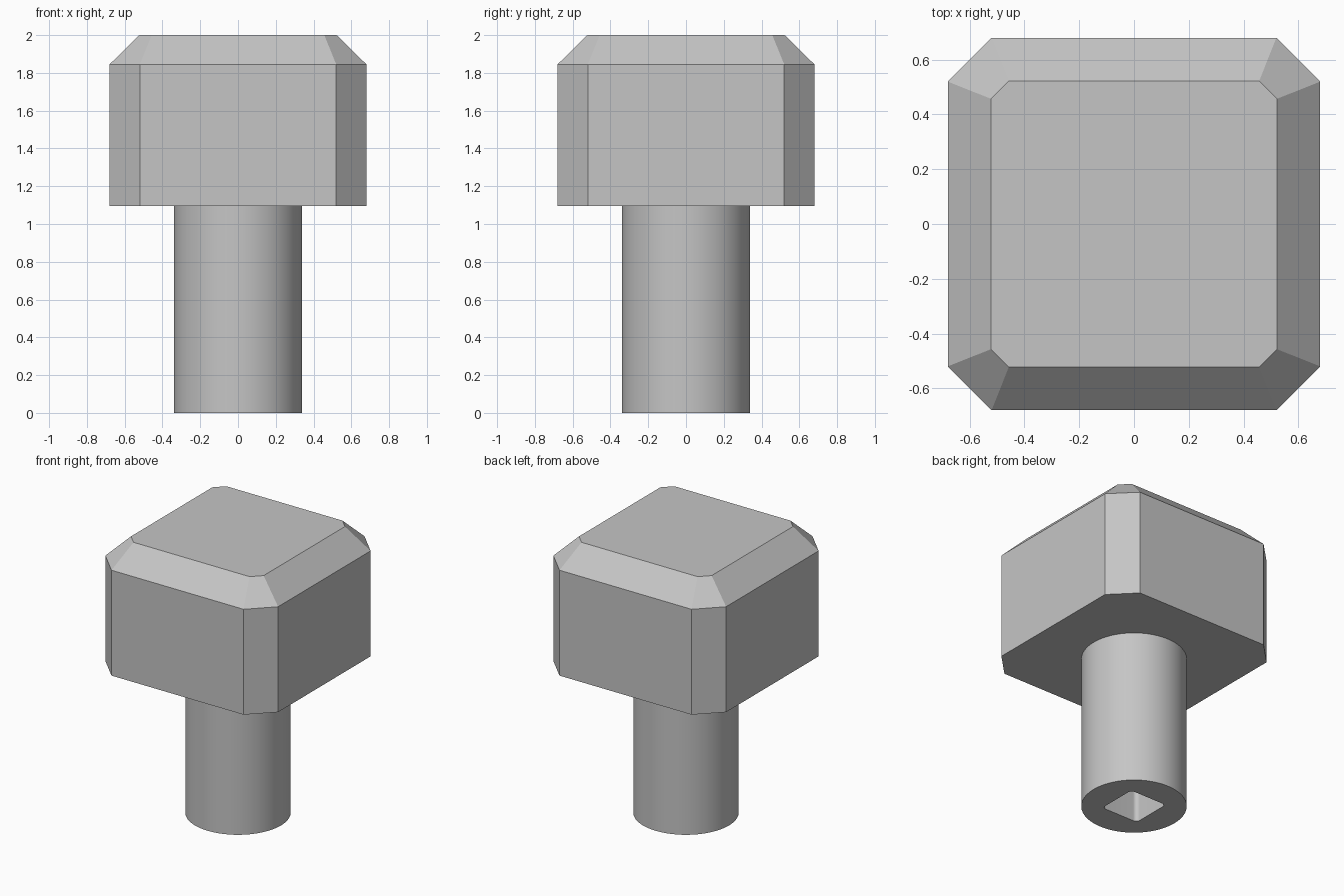
import bpy, bmesh
from math import cos, sin, pi, radians

cube = bpy.data.objects.get("Cube")
if cube:
    bpy.data.objects.remove(cube, do_unlink=True)

grey = bpy.data.materials.new("plain_grey")
grey.use_nodes = True
colour = (0.56, 0.56, 0.56, 1)
grey.diffuse_color = colour
grey.node_tree.nodes["Principled BSDF"].inputs["Base Color"].default_value = colour


def chamfered_square(half, flat):
    """Square outline with its corners cut off, counter-clockwise."""
    corners = [(half, -flat), (half, flat), (flat, half), (-flat, half)]
    return corners + [(-x, -y) for x, y in corners]


STEPS = 16  # points per quarter turn


def circle(radius):
    turn = [(i + 0.5) * pi / 2 / STEPS for i in range(4 * STEPS)]
    return [(radius * cos(a), radius * sin(a)) for a in turn]


def rounded_square(half, r):
    points = []
    for k in range(4):
        mid = k * pi / 2 + pi / 4
        cx = (half - r) * (1 if cos(mid) > 0 else -1)
        cy = (half - r) * (1 if sin(mid) > 0 else -1)
        for j in range(STEPS):
            a = k * pi / 2 + j * pi / 2 / (STEPS - 1)
            points.append((cx + r * cos(a), cy + r * sin(a)))
    return points


def loft(name, sections, smooth=False):
    """Join outlines at given heights with quads and cap both ends."""
    bm = bmesh.new()
    rings = [[bm.verts.new((x, y, z)) for x, y in pts] for pts, z in sections]
    for low, high in zip(rings, rings[1:]):
        n = len(low)
        for i in range(n):
            j = (i + 1) % n
            bm.faces.new((low[i], low[j], high[j], high[i]))
    bm.faces.new(rings[0])
    bm.faces.new(rings[-1])
    bmesh.ops.recalc_face_normals(bm, faces=bm.faces)
    mesh = bpy.data.meshes.new(name)
    bm.to_mesh(mesh)
    bm.free()
    mesh.materials.append(grey)
    obj = bpy.data.objects.new(name, mesh)
    bpy.context.collection.objects.link(obj)
    if smooth:
        bpy.ops.object.select_all(action="DESELECT")
        obj.select_set(True)
        bpy.context.view_layer.objects.active = obj
        bpy.ops.object.shade_smooth_by_angle(angle=radians(30))
    return obj


# Square head with cut corners and a bevelled top
loft("head", [
    (chamfered_square(0.68, 0.52), 1.095),
    (chamfered_square(0.68, 0.52), 1.845),
    (chamfered_square(0.522, 0.457), 2.0),
])

# Round shaft with a square socket in its lower end
loft("shaft", [
    (circle(0.34), 1.095),
    (circle(0.34), 0),
    (rounded_square(0.145, 0.03), 0),
    (rounded_square(0.145, 0.03), 0.75),
], smooth=True)
